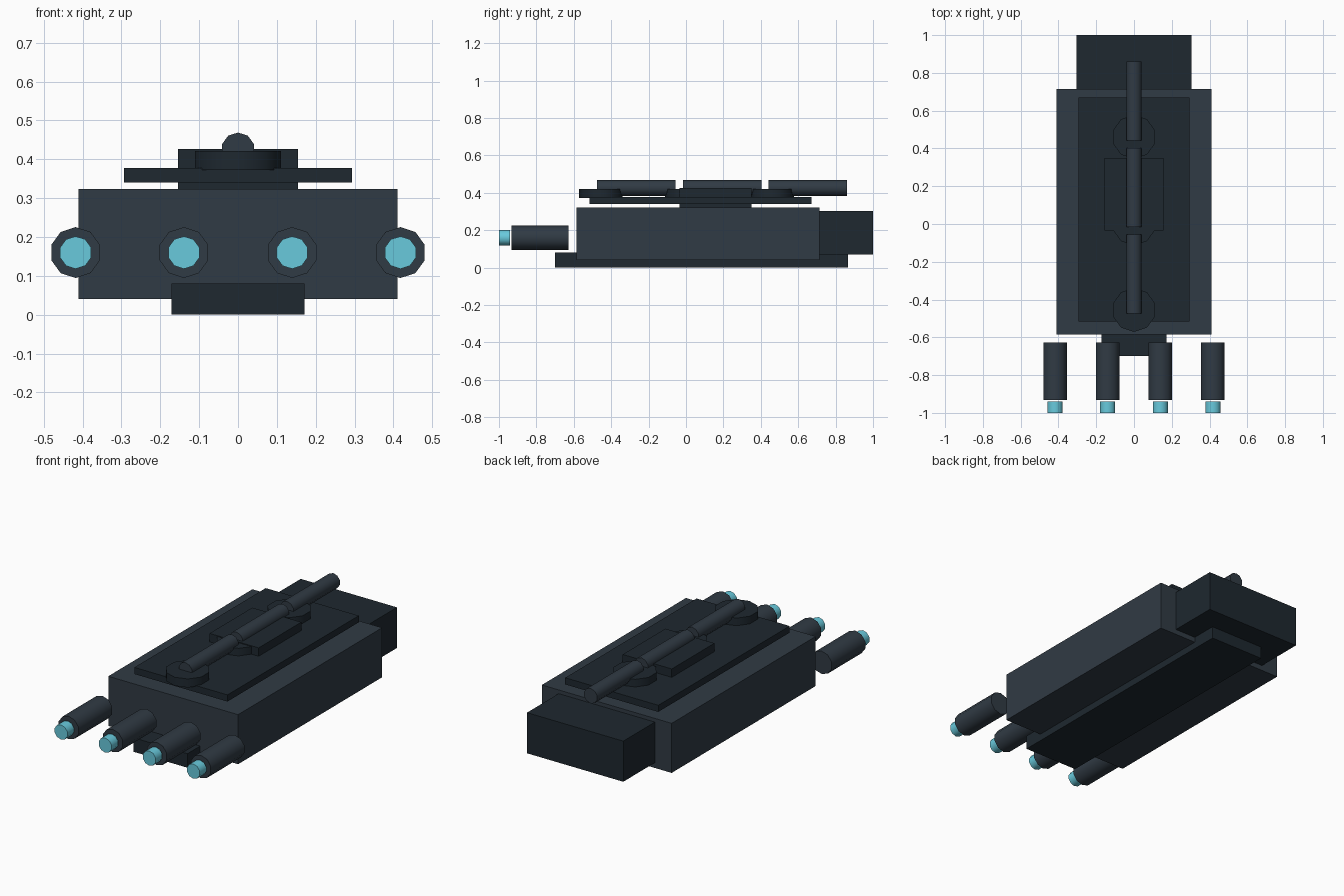
import bpy
import math

if "Cube" in bpy.data.objects:
    bpy.data.objects.remove(bpy.data.objects["Cube"])


def material(name, rgb):
    m = bpy.data.materials.new(name)
    m.diffuse_color = (*rgb, 1)
    m.use_nodes = True
    m.node_tree.nodes["Principled BSDF"].inputs["Base Color"].default_value = m.diffuse_color
    return m


HULL = material("hull_grey", (0.03, 0.043, 0.058))
DARK = material("dark_grey", (0.013, 0.021, 0.029))
GLOW = material("glow_cyan", (0.14, 0.59, 0.72))


def box(name, half_x, y0, y1, z0, z1, mat):
    bpy.ops.mesh.primitive_cube_add(size=1, location=(0, (y0 + y1) / 2, (z0 + z1) / 2))
    ob = bpy.context.object
    ob.name = name
    ob.scale = (2 * half_x, y1 - y0, z1 - z0)
    bpy.ops.object.transform_apply(location=False, rotation=False, scale=True)
    ob.data.materials.append(mat)


def cylinder(name, radius, depth, location, mat, along_y=True):
    bpy.ops.mesh.primitive_cylinder_add(
        vertices=10, radius=radius, depth=depth, location=location,
        rotation=(math.pi / 2 if along_y else 0, 0, 0))
    ob = bpy.context.object
    ob.name = name
    ob.data.materials.append(mat)
    bpy.ops.object.shade_smooth_by_angle(angle=math.radians(40))


# Main body
box("hull", 0.41, -0.585, 0.715, 0.04, 0.323, HULL)
box("keel", 0.171, -0.70, 0.865, 0.0, 0.08, DARK)
box("end_block", 0.304, 0.69, 1.0, 0.07, 0.302, DARK)
box("deck_plate", 0.294, -0.515, 0.67, 0.34, 0.378, DARK)
box("bridge", 0.155, -0.035, 0.35, 0.315, 0.426, DARK)

# Row of three turrets, each with a barrel
for i in range(3):
    y = -0.455 + 0.458 * i
    cylinder(f"turret_base_{i + 1}", 0.116, 0.049, (0, y, 0.397), DARK, along_y=False)
    cylinder(f"turret_barrel_{i + 1}", 0.043, 0.42, (0, y + 0.19, 0.426), HULL)

# Four thrusters with glowing tips
for i in range(4):
    x = -0.418 + i * 0.2787
    cylinder(f"thruster_{i + 1}", 0.0655, 0.305, (x, -0.7795, 0.16), HULL)
    cylinder(f"thruster_glow_{i + 1}", 0.042, 0.06, (x, -0.97, 0.16), GLOW)
